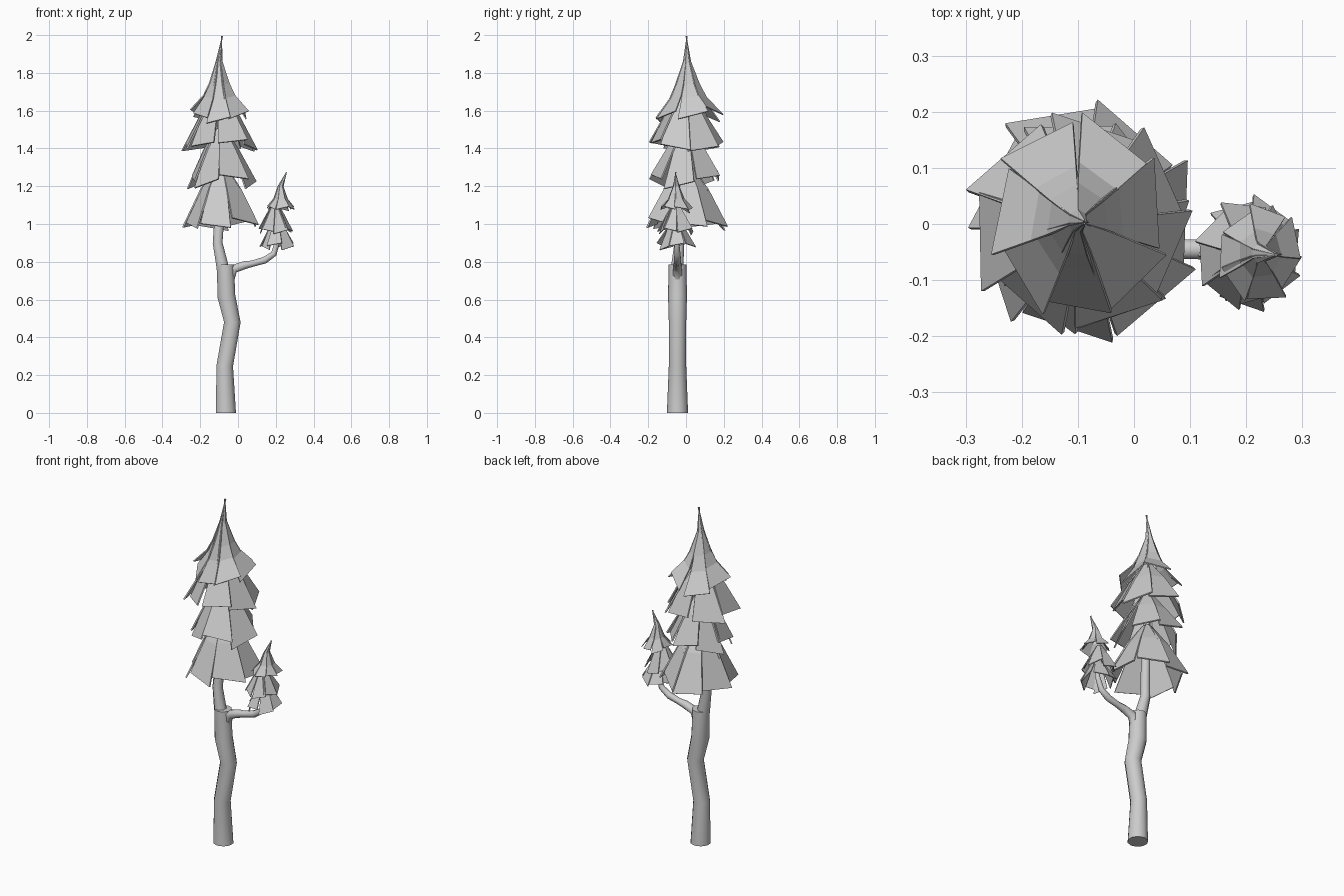
import bpy, bmesh, math, random
from mathutils import Vector

if "Cube" in bpy.data.objects:
    bpy.data.objects.remove(bpy.data.objects["Cube"])

random.seed(4)


def finish(bm, name):
    me = bpy.data.meshes.new(name)
    bm.to_mesh(me)
    bm.free()
    ob = bpy.data.objects.new(name, me)
    bpy.context.collection.objects.link(ob)
    return ob


def tube(name, path, sides):
    """Tube through (x, y, z, radius) points, capped at both ends."""
    bm = bmesh.new()
    pts = [Vector(p[:3]) for p in path]
    rings = []
    for i, p in enumerate(path):
        d = (pts[min(i + 1, len(pts) - 1)] - pts[max(i - 1, 0)]).normalized()
        if i == 0 and p[2] < 0.01:
            d = Vector((0, 0, 1))
        u = Vector((0, 1, 0)).cross(d).normalized()
        v = d.cross(u)
        rings.append([bm.verts.new(pts[i] + p[3] * (u * math.cos(a) + v * math.sin(a)))
                      for a in (2 * math.pi * (k + 0.5) / sides for k in range(sides))])
    for r0, r1 in zip(rings, rings[1:]):
        for k in range(sides):
            j = (k + 1) % sides
            bm.faces.new((r0[k], r0[j], r1[j], r1[k]))
    bm.faces.new(rings[0])
    bm.faces.new(rings[-1])
    bmesh.ops.recalc_face_normals(bm, faces=bm.faces)
    ob = finish(bm, name)
    ob.data.shade_smooth()
    ob.data.set_sharp_from_angle(angle=math.radians(55))
    return ob


def tier(name, cx, cy, profile, count, turn, squash=1.0, tip=None, jitter=0.03, thick=0.008):
    """Ring of overlapping tapered needle panels following (radius, z) rows."""
    bm = bmesh.new()
    half = math.pi / count
    for i in range(count):
        mid = turn + 2 * half * i + random.uniform(-0.1, 0.1)
        drop = random.uniform(-1, 1) * jitter
        tilt = random.choice((-1, 1)) * random.uniform(0.3, 0.8) * jitter
        grow = random.uniform(0.93, 1.05)
        rows = []
        for n, (r, z) in enumerate(profile):
            t = n / (len(profile) - 1)
            row = []
            for s in (-1, 1):
                a = mid + s * half * (1.12 - 0.12 * t)
                # one long edge sits outside its neighbour, like a shingle
                rr = r * (1 + (grow - 1) * t) * (1 + 0.05 * s * t)
                zz = z + (drop + s * tilt) * t ** 2
                row.append(bm.verts.new((cx + rr * math.cos(a) * squash,
                                         cy + rr * math.sin(a), zz)))
            rows.append(row)
        for a, b in zip(rows, rows[1:]):
            bm.faces.new((a[0], b[0], b[1], a[1]))
        if tip:
            t = bm.verts.new(tip)
            bm.faces.new((t, rows[0][0], rows[0][1]))
    bm.normal_update()
    # all panels face outward before thickening
    for f in bm.faces:
        if f.normal.z < 0:
            f.normal_flip()
    ob = finish(bm, name)
    mod = ob.modifiers.new("thickness", 'SOLIDIFY')
    mod.thickness = thick
    mod.offset = -1
    return ob


# Trunk, upper stem and side branch
Y = -0.045
tube("trunk", [(-0.064, Y, 0, 0.056), (-0.070, Y, 0.25, 0.046), (-0.030, Y, 0.48, 0.046),
               (-0.062, Y, 0.62, 0.050), (-0.066, Y, 0.785, 0.047)], 10)
tube("upper_stem", [(-0.07, Y, 0.68, 0.036), (-0.085, Y, 0.79, 0.034), (-0.108, Y + 0.01, 0.90, 0.028),
                    (-0.103, -0.03, 0.97, 0.028), (-0.09, -0.01, 1.10, 0.025),
                    (-0.095, 0, 1.55, 0.015)], 8)
tube("side_branch", [(-0.045, Y, 0.70, 0.026), (-0.025, Y, 0.762, 0.027), (0.035, Y, 0.782, 0.023),
                     (0.075, Y, 0.79, 0.018), (0.14, Y, 0.808, 0.020), (0.19, Y, 0.842, 0.017),
                     (0.21, -0.05, 0.91, 0.014), (0.22, -0.05, 1.05, 0.008)], 8)

# Large crown, from the top tier down
tier("crown_top", -0.10, 0.005, [(0.022, 1.86), (0.067, 1.74), (0.10, 1.67), (0.18, 1.575)],
     7, -1.57, 0.86, (-0.085, 0.003, 1.995), 0.03, 0.006)
big = [(-0.098, -0.005, 1.42, 0.198, 0.98, -1.25), (-0.092, 0.0, 1.235, 0.188, 0.95, -1.1),
       (-0.090, 0.0, 1.01, 0.222, 0.92, -1.75)]
for i, (x, y, z, r, sq, turn) in enumerate(big):
    h = 0.27 if i < 2 else 0.30
    tier(f"crown_tier_{i + 1}", x, y,
         [(0.03, z + h), (r * 0.54, z + h * 0.6), (r, z)], 7, turn, sq)

# Small crown on the side branch
tier("small_crown_top", 0.225, -0.052, [(0.018, 1.20), (0.045, 1.13), (0.086, 1.075)],
     7, -1.4, 0.88, (0.255, -0.055, 1.275), 0.014, 0.004)
for i, (x, z, r, turn) in enumerate([(0.197, 0.96, 0.098, -1.2), (0.208, 0.88, 0.098, -1.7)]):
    tier(f"small_crown_tier_{i + 1}", x, -0.054,
         [(0.015, z + 0.15), (r * 0.52, z + 0.09), (r, z)], 7, turn, 0.95, None, 0.014, 0.005)
